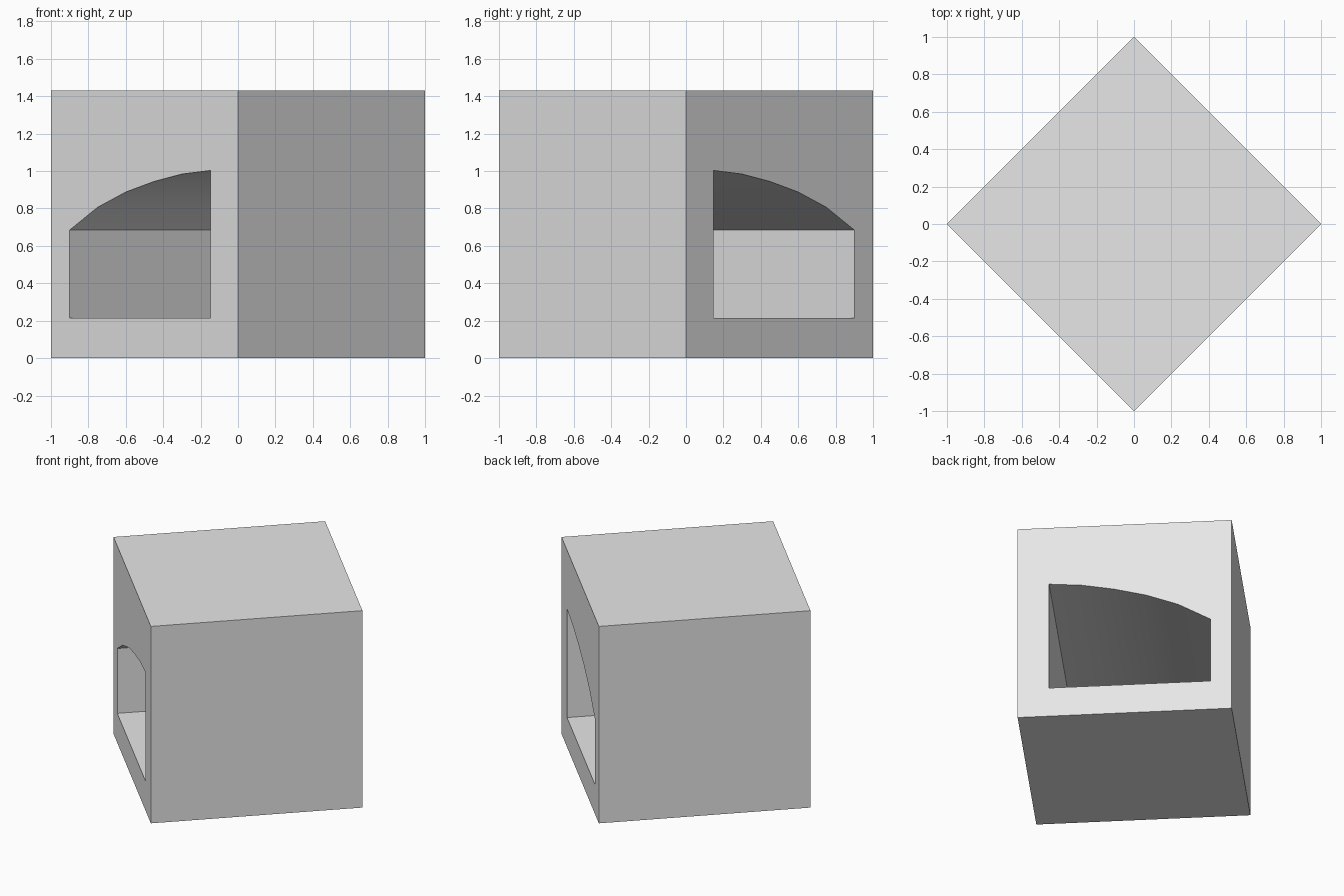
import bpy
import bmesh
from mathutils import Vector

if "Cube" in bpy.data.objects:
    bpy.data.objects.remove(bpy.data.objects["Cube"], do_unlink=True)

HEIGHT = 1.43

grey = bpy.data.materials.new("light_grey")
grey.use_nodes = True
colour = (0.8, 0.8, 0.8, 1)
grey.diffuse_color = colour
grey.node_tree.nodes["Principled BSDF"].inputs["Base Color"].default_value = colour


def prism(name, outline, sweep):
    """Close a flat outline and sweep it along a vector."""
    bm = bmesh.new()
    face = bm.faces.new([bm.verts.new(p) for p in outline])
    swept = bmesh.ops.extrude_face_region(bm, geom=[face], use_keep_orig=True)
    moved = [g for g in swept["geom"] if isinstance(g, bmesh.types.BMVert)]
    bmesh.ops.translate(bm, verts=moved, vec=sweep)
    bmesh.ops.recalc_face_normals(bm, faces=bm.faces)
    mesh = bpy.data.meshes.new(name)
    bm.to_mesh(mesh)
    bm.free()
    mesh.materials.append(grey)
    obj = bpy.data.objects.new(name, mesh)
    bpy.context.collection.objects.link(obj)
    return obj


# Square block standing with a corner to the front
block = prism("block", [(-1, 0, 0), (0, -1, 0), (1, 0, 0), (0, 1, 0)], (0, 0, HEIGHT))

# Half-arch tunnel running straight through, from one face to the opposite one
profile = [(-0.9, 0.214), (-0.147, 0.214), (-0.147, 1.003), (-0.3, 0.984),
           (-0.45, 0.944), (-0.6, 0.888), (-0.75, 0.807), (-0.9, 0.685)]
margin = 0.1
opening = [Vector((x - margin, -1 - x - margin, z)) for x, z in profile]
cutter = prism("tunnel_cutter", opening, (1 + 2 * margin, 1 + 2 * margin, 0))
cutter.hide_render = True

cut = block.modifiers.new("tunnel", "BOOLEAN")
cut.operation = "DIFFERENCE"
cut.solver = "EXACT"
cut.object = cutter

bpy.ops.object.select_all(action="DESELECT")
block.select_set(True)
bpy.context.view_layer.objects.active = block
bpy.ops.object.modifier_apply(modifier=cut.name)
bpy.data.objects.remove(cutter, do_unlink=True)

# Smooth vault, crisp corners
bpy.ops.object.shade_smooth_by_angle()
